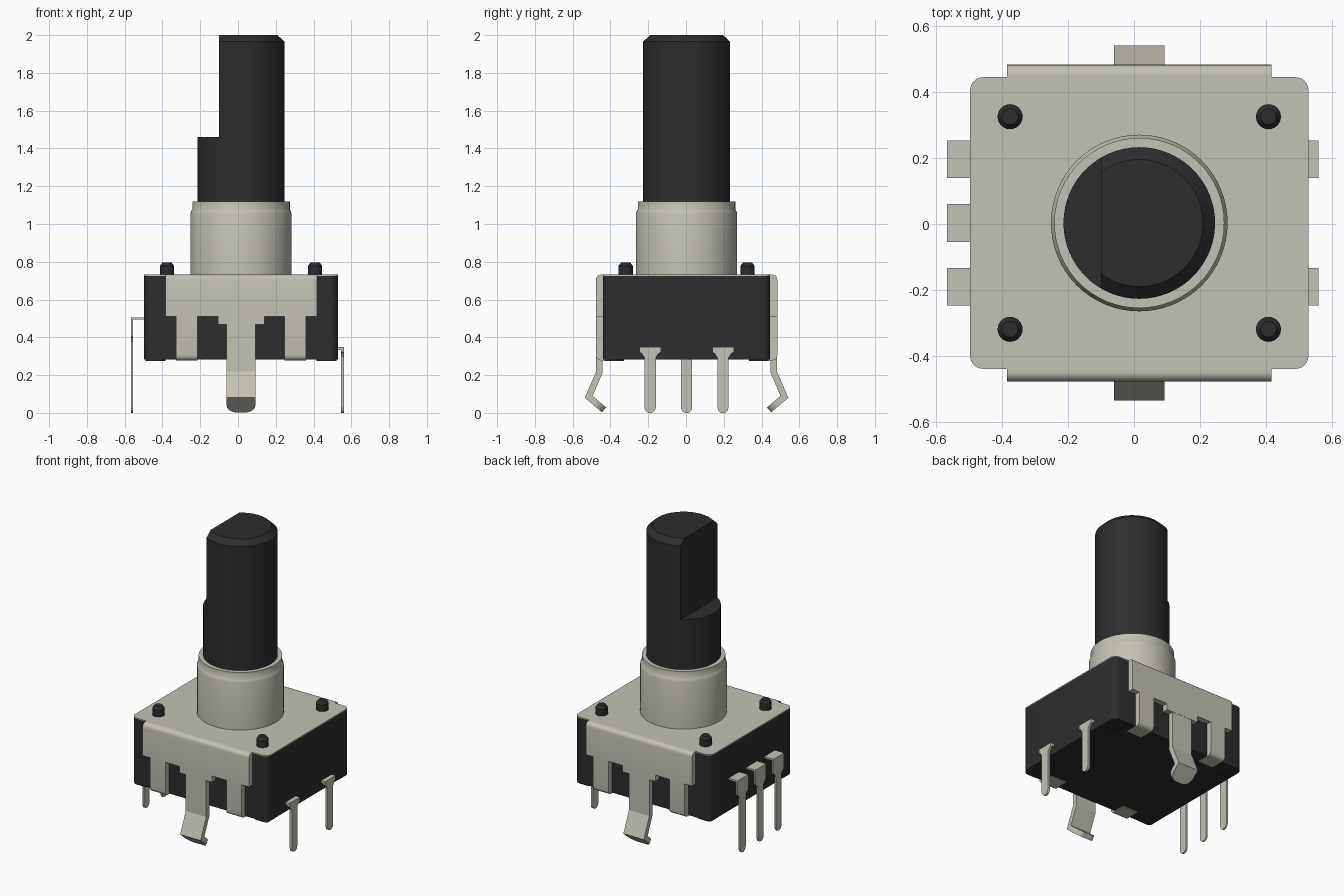
import bpy, bmesh, math
from mathutils import Vector

cube = bpy.data.objects.get("Cube")
if cube:
    bpy.data.objects.remove(cube, do_unlink=True)

CX, CY = 0.016, 0.003      # centre of the housing
SEG = 64


def material(name, rgb, rough):
    m = bpy.data.materials.new(name)
    m.use_nodes = True
    m.diffuse_color = (*rgb, 1)
    bsdf = m.node_tree.nodes["Principled BSDF"]
    bsdf.inputs["Base Color"].default_value = (*rgb, 1)
    bsdf.inputs["Roughness"].default_value = rough
    return m


BLACK = material("black plastic", (0.026, 0.026, 0.026), 0.5)
METAL = material("pale metal", (0.55, 0.54, 0.465), 0.5)


def finish(name, bm, mat, smooth=True):
    bmesh.ops.recalc_face_normals(bm, faces=bm.faces)
    mesh = bpy.data.meshes.new(name)
    bm.to_mesh(mesh)
    bm.free()
    obj = bpy.data.objects.new(name, mesh)
    bpy.context.collection.objects.link(obj)
    mesh.materials.append(mat)
    if smooth:
        bpy.ops.object.select_all(action='DESELECT')
        obj.select_set(True)
        bpy.context.view_layer.objects.active = obj
        bpy.ops.object.shade_smooth_by_angle(angle=math.radians(35))
    return obj


def box(bm, x0, x1, y0, y1, z0, z1, radius=0.0):
    """Box with optional rounded vertical corners."""
    base = [bm.verts.new((x, y, z0)) for x, y in ((x0, y0), (x1, y0), (x1, y1), (x0, y1))]
    face = bm.faces.new(base)
    ext = bmesh.ops.extrude_face_region(bm, geom=[face])["geom"]
    top = [v for v in ext if isinstance(v, bmesh.types.BMVert)]
    bmesh.ops.translate(bm, verts=top, vec=(0, 0, z1 - z0))
    if radius:
        edges = {e for v in base for e in v.link_edges
                 if abs(e.verts[0].co.z - e.verts[1].co.z) > 1e-4}
        bmesh.ops.bevel(bm, geom=list(edges), offset=radius, segments=6,
                        profile=0.5, affect='EDGES')


def lathe(bm, profile, x=CX, y=CY, seg=SEG):
    """Closed solid of revolution from (radius, z) pairs."""
    rings = [[bm.verts.new((x + r * math.cos(2 * math.pi * i / seg),
                            y + r * math.sin(2 * math.pi * i / seg), z))
              for i in range(seg)] for r, z in profile]
    for a, b in zip(rings, rings[1:]):
        for i in range(seg):
            j = (i + 1) % seg
            bm.faces.new((a[i], a[j], b[j], b[i]))
    bm.faces.new(rings[0][::-1])
    bm.faces.new(rings[-1])


def strip(name, rows, out, offset, thickness):
    """Bent sheet strip: rows of (distance outwards, z, half width)."""
    out = Vector((*out, 0))
    across = Vector((-out.y, out.x, 0))
    bm = bmesh.new()
    prev = None
    for d, z, w in rows:
        c = Vector((CX, CY, z)) + out * d + across * offset
        pair = (bm.verts.new(c - across * w), bm.verts.new(c + across * w))
        if prev:
            bm.faces.new((prev[0], prev[1], pair[1], pair[0]))
        prev = pair
    obj = finish(name, bm, METAL, smooth=False)
    sol = obj.modifiers.new("sheet thickness", 'SOLIDIFY')
    sol.thickness = thickness
    sol.offset = 0
    sol.use_even_offset = True


# Housing with four low corner feet
HX, HY = 0.5135, 0.4425
bm = bmesh.new()
box(bm, CX - HX, CX + HX, CY - HY, CY + HY, 0.283, 0.726, 0.04)
finish("housing", bm, BLACK)
bm = bmesh.new()
for sx in (-1, 1):
    for sy in (-1, 1):
        xs = sorted((CX + sx * 0.40, CX + sx * 0.505))
        ys = sorted((CY + sy * 0.33, CY + sy * 0.435))
        box(bm, *xs, *ys, 0.275, 0.29, 0.02)
finish("corner_feet", bm, BLACK)

# Thin metal cover on top
bm = bmesh.new()
box(bm, CX - HX, CX + HX, CY - HY, CY + HY, 0.726, 0.732, 0.04)
finish("cover_plate", bm, METAL)

# Folded side plates with clamping legs, and the bent mounting tabs
half = [(0.077, 0.467), (0.123, 0.467), (0.123, 0.51), (0.23, 0.51), (0.23, 0.278),
        (0.345, 0.278), (0.345, 0.51), (0.401, 0.51), (0.401, 0.732)]
outline = half + [(-x, z) for x, z in reversed(half)]
for side, s in (("front", -1), ("back", 1)):
    y_in, y_out = CY + s * 0.44, CY + s * 0.4805
    bm = bmesh.new()
    face = bm.faces.new([bm.verts.new((CX + x, y_in, z)) for x, z in outline])
    ext = bmesh.ops.extrude_face_region(bm, geom=[face])["geom"]
    verts = [v for v in ext if isinstance(v, bmesh.types.BMVert)]
    bmesh.ops.translate(bm, verts=verts, vec=(0, y_out - y_in, 0))
    folds = [e for e in bm.edges
             if all(abs(v.co.y - y_out) < 1e-4 for v in e.verts)
             and (all(v.co.z > 0.73 for v in e.verts)
                  or all(v.co.z < 0.28 for v in e.verts))]
    bmesh.ops.bevel(bm, geom=folds, offset=0.028, segments=5, profile=0.5, affect='EDGES')
    finish(side + "_plate", bm, METAL)

    bm = bmesh.new()
    for sx in (-1, 1):
        xs = sorted((CX + sx * 0.23, CX + sx * 0.345))
        ys = sorted((CY + s * 0.36, CY + s * 0.445))
        box(bm, *xs, *ys, 0.278, 0.286)
    finish(side + "_leg_ends", bm, METAL)

    elbow, tip = Vector((0.518, 0.085)), Vector((0.437, 0.016))
    rows = [(0.462, 0.48, 0.077), (0.462, 0.215, 0.077), (*elbow, 0.077)]
    for t, w in ((0.45, 0.077), (0.65, 0.073), (0.82, 0.063), (0.94, 0.048), (1, 0.034)):
        rows.append((*elbow.lerp(tip, t), w))
    strip(side + "_mounting_tab", rows, (0, s), 0, 0.034)

# Solder leads: three on the right side of the model, two on its left
def lead(name, out, offset, start, d, top, head, thickness):
    rows = [(start, top, 0.057), (d, top, 0.057), (d, head, 0.057),
            (d, head - 0.008, 0.044), (d, head - 0.03, 0.03), (d, 0.03, 0.03),
            (d, 0.013, 0.025), (d, 0.004, 0.016), (d, 0.0, 0.008)]
    strip(name, rows, out, offset, thickness)


for i, o in enumerate((-0.193, 0, 0.193)):
    lead(f"right_lead_{i + 1}", (-1, 0), o, 0.50, 0.577, 0.5, 0.405, 0.012)
for i, o in enumerate((-0.193, 0.193)):
    lead(f"left_lead_{i + 1}", (1, 0), o, 0.50, 0.536, 0.340, 0.322, 0.016)

# Four rivet pins through the cover
bm = bmesh.new()
for sx in (-1, 1):
    for sy in (-1, 1):
        lathe(bm, [(0.038, 0.70), (0.038, 0.778), (0.024, 0.797)],
              CX + sx * 0.392, CY + sy * 0.3225, 24)
finish("rivet_pins", bm, BLACK)

# Bushing with a stepped lip
bm = bmesh.new()
lathe(bm, [(0.268, 0.72), (0.268, 1.055), (0.264, 1.068), (0.258, 1.078), (0.258, 1.12)])
finish("bushing", bm, METAL)

# Shaft: round below, cut to a flat above
bm = bmesh.new()
lathe(bm, [(0.23, 1.46), (0.23, 1.965), (0.193, 2.0)])
cut = bmesh.ops.bisect_plane(bm, geom=bm.verts[:] + bm.edges[:] + bm.faces[:],
                             plane_co=(-0.10, 0, 0), plane_no=(-1, 0, 0), clear_outer=True)
rim = [e for e in cut["geom_cut"] if isinstance(e, bmesh.types.BMEdge)]
bmesh.ops.contextual_create(bm, geom=rim)
lathe(bm, [(0.23, 1.10), (0.23, 1.46)])
finish("shaft", bm, BLACK)
